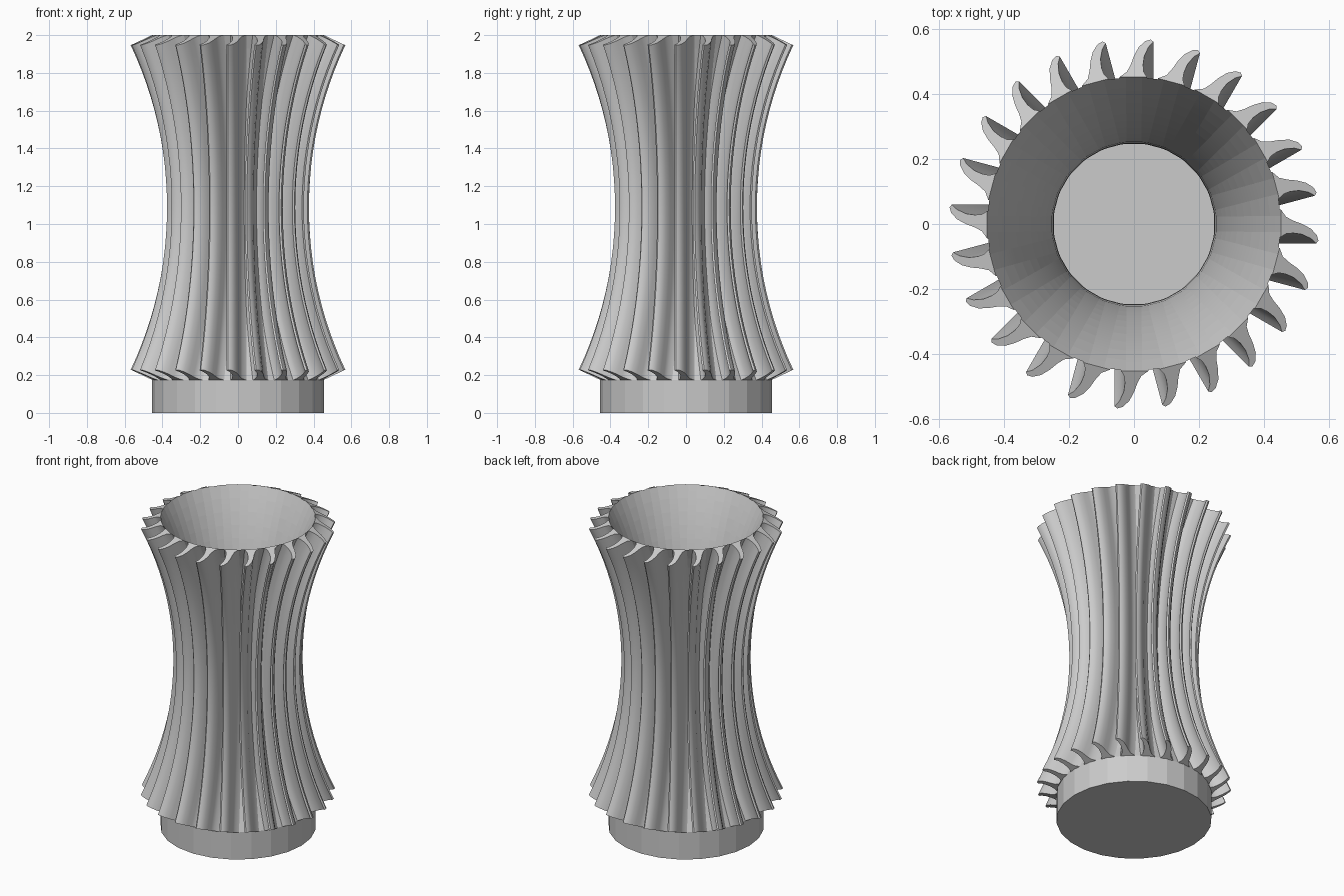
import bpy, bmesh, math
from mathutils import Matrix

cube = bpy.data.objects.get("Cube")
if cube:
    bpy.data.objects.remove(cube)

grey = bpy.data.materials.new("grey")
grey.use_nodes = True
GREY = (0.6, 0.6, 0.6, 1)
grey.diffuse_color = GREY
grey.node_tree.nodes["Principled BSDF"].inputs["Base Color"].default_value = GREY

# Overall proportions
FINS, SIDES, STEPS = 24, 24, 24
BASE_TOP, TOP = 0.175, 2.0
RIM, WAIST = 0.455, 0.25
half = (TOP - BASE_TOP) / 2
mid = BASE_TOP + half
bend = 2 * math.atan((RIM - WAIST) / half)
arc_radius = half / math.sin(bend)


def waisted(offset, angle):
    """Radius and height on the waisted arc, pushed outward along its normal."""
    r = arc_radius - offset
    return WAIST + arc_radius - r * math.cos(angle), mid + r * math.sin(angle)


angles = [bend * (2 * i / STEPS - 1) for i in range(STEPS + 1)]


def finish(bm, name, smooth):
    mesh = bpy.data.meshes.new(name)
    bmesh.ops.recalc_face_normals(bm, faces=bm.faces)
    bm.to_mesh(mesh)
    bm.free()
    mesh.materials.append(grey)
    obj = bpy.data.objects.new(name, mesh)
    bpy.context.collection.objects.link(obj)
    bpy.ops.object.select_all(action='DESELECT')
    obj.select_set(True)
    bpy.context.view_layer.objects.active = obj
    if smooth:
        bpy.ops.object.shade_smooth_by_angle(angle=math.radians(35))
    return obj


def loft(bm, rings, closed=True):
    """Skin a list of vertex rings."""
    for a, b in zip(rings, rings[1:]):
        for i in range(len(a)):
            j = (i + 1) % len(a)
            bm.faces.new((a[i], a[j], b[j], b[i]))


def circle(bm, r, z):
    return [bm.verts.new((r * math.sin(math.tau * k / SIDES), r * math.cos(math.tau * k / SIDES), z))
            for k in range(SIDES)]


# Base drum
bm = bmesh.new()
drum = [circle(bm, RIM, 0), circle(bm, RIM, BASE_TOP)]
loft(bm, drum)
for ring in drum:
    bm.faces.new(ring)
finish(bm, "base_drum", False)

# Open waisted wall
bm = bmesh.new()
loft(bm, [circle(bm, *waisted(0, a)) for a in angles])
finish(bm, "waisted_wall", False)

# Hooked fins: section is (sideways, outward)
SECTION = [(-0.045, -0.003), (-0.022, 0.015), (-0.010, 0.04), (0.0, 0.07), (0.015, 0.1), (0.035, 0.12),
           (0.052, 0.125), (0.06, 0.117), (0.045, 0.1), (0.032, 0.07), (0.028, 0.04), (0.03, 0.015),
           (0.04, -0.003)]
bm = bmesh.new()
for k in range(FINS):
    turn = Matrix.Rotation(math.tau * k / FINS, 3, 'Z')
    rings = []
    for a in angles:
        ring = []
        for side, out in SECTION:
            r, z = waisted(out, a)
            v = bm.verts.new((side, r, z))
            v.co = turn @ v.co
            ring.append(v)
        rings.append(ring)
    loft(bm, rings)
    bm.faces.new(rings[0])
    bm.faces.new(rings[-1])
finish(bm, "fins", True)
